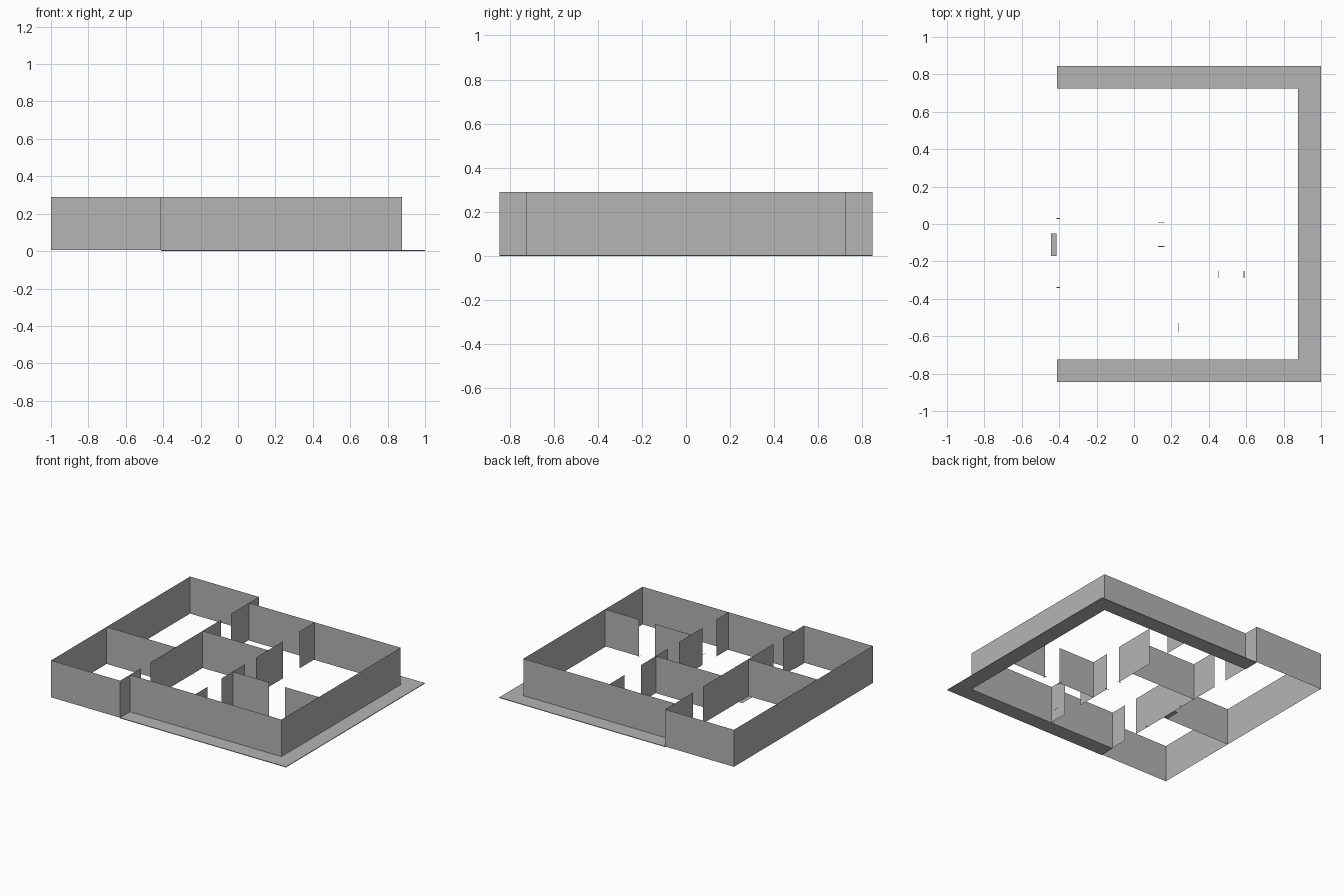
import bpy
import bmesh

cube = bpy.data.objects.get("Cube")
if cube:
    bpy.data.objects.remove(cube, do_unlink=True)

grey = bpy.data.materials.new("plain grey")
COLOUR = (0.46, 0.46, 0.46, 1)
grey.use_nodes = True
grey.diffuse_color = COLOUR
grey.node_tree.nodes["Principled BSDF"].inputs["Base Color"].default_value = COLOUR

BASE, TOP = 0.005, 0.29      # wall foot and wall top
OUT, IN = 0.845, 0.725       # half depths of the outline and of the main block
WEST, MID, HALL, EAST = -1.0, -0.413, 0.145, 0.878


def finish(name, bm):
    mesh = bpy.data.meshes.new(name)
    bm.to_mesh(mesh)
    bm.free()
    mesh.materials.append(grey)
    obj = bpy.data.objects.new(name, mesh)
    bpy.context.collection.objects.link(obj)
    return obj


def extrude_up(bm, geom, height):
    out = bmesh.ops.extrude_face_region(bm, geom=geom)
    verts = [g for g in out["geom"] if isinstance(g, bmesh.types.BMVert)]
    bmesh.ops.translate(bm, vec=(0, 0, height), verts=verts)


def walls(name, paths):
    """Thin upright sheets that follow each floor path."""
    bm = bmesh.new()
    for path in paths:
        pts = [bm.verts.new((x, y, BASE)) for x, y in path]
        edges = [bm.edges.new(pair) for pair in zip(pts, pts[1:])]
        out = bmesh.ops.extrude_edge_only(bm, edges=edges)
        top = [g for g in out["geom"] if isinstance(g, bmesh.types.BMVert)]
        bmesh.ops.translate(bm, vec=(0, 0, TOP - BASE), verts=top)
    return finish(name, bm)


def along_x(y, *spans):
    return [[(a, y), (b, y)] for a, b in spans]


def along_y(x, *spans):
    return [[(x, a), (x, b)] for a, b in spans]


# Outer shell of the main block and of the side wing
walls("main_block_walls", [[(MID, -IN), (EAST, -IN), (EAST, IN), (MID, IN)]])
walls("wing_walls", [[(MID, -OUT), (WEST, -OUT), (WEST, OUT), (MID, OUT)]])

# Partitions with door gaps
walls("wing_partition", along_x(-0.17, (WEST, MID)))
walls("long_partition", along_y(MID, (-OUT, -0.592), (-0.473, 0.384), (0.503, OUT)))
walls("hall_partition", along_y(HALL, (-IN, -0.58), (-0.41, -0.12),
                                (0.01, 0.34), (0.54, IN)))
walls("back_room_partition", along_x(0.16, (MID, HALL)))
walls("front_room_partition", along_x(-0.27, (HALL, 0.453), (0.588, EAST)))

# U-shaped walkway slab around the main block
bm = bmesh.new()
outline = [(MID, -OUT), (1, -OUT), (1, OUT), (MID, OUT),
           (MID, IN), (EAST, IN), (EAST, -IN), (MID, -IN)]
slab = bm.faces.new([bm.verts.new((x, y, 0)) for x, y in outline])
extrude_up(bm, [slab], BASE)
bmesh.ops.recalc_face_normals(bm, faces=bm.faces)
finish("walkway_slab", bm)


def strip(name, x, y, w, d):
    """Small flat piece lying on the floor."""
    bm = bmesh.new()
    bmesh.ops.create_grid(bm, x_segments=1, y_segments=1, size=0.5)
    bmesh.ops.scale(bm, vec=(w, d, 1), verts=bm.verts)
    bmesh.ops.translate(bm, vec=(x, y, BASE), verts=bm.verts)
    finish(name, bm)


# Floor pieces: doorstep and threshold strips
strip("doorstep", -0.43, -0.11, 0.03, 0.12)
for y in (-0.34, 0.03):
    strip("long_partition_strip", -0.405, y, 0.02, 0.004)
for y in (-0.12, 0.01):
    strip("hall_strip", HALL, y, 0.035, 0.004)
for x in (0.453, 0.588):
    strip("front_room_strip", x, -0.27, 0.004, 0.04)
strip("floor_strip", 0.24, -0.555, 0.003, 0.05)
